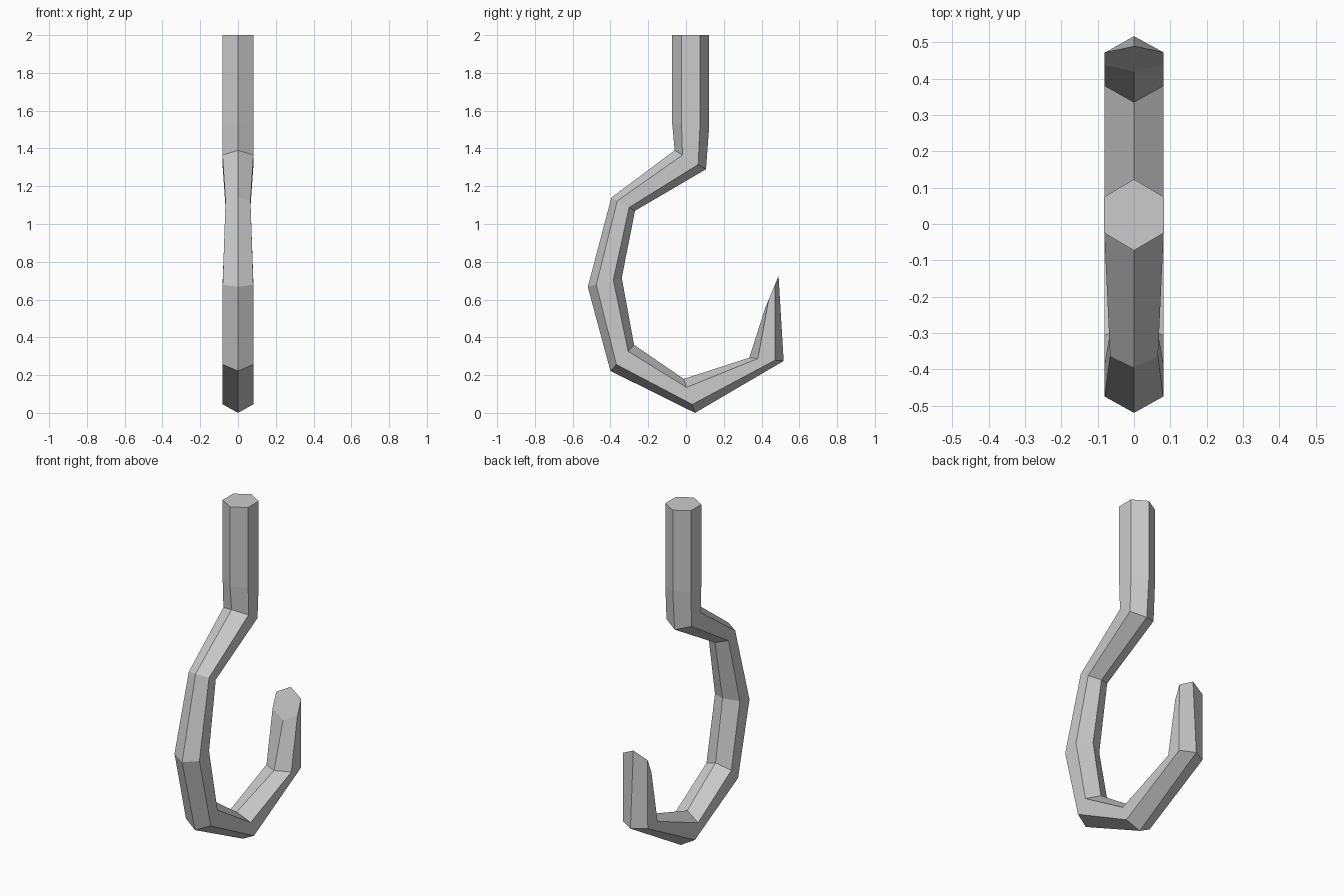
import bpy
import bmesh
from mathutils import Vector

# Remove the default cube
cube = bpy.data.objects.get("Cube")
if cube:
    bpy.data.objects.remove(cube, do_unlink=True)

# Bare metal colour
metal = bpy.data.materials.new("grey_metal")
metal.use_nodes = True
colour = (0.6, 0.6, 0.6, 1.0)
metal.diffuse_color = colour
metal.node_tree.nodes["Principled BSDF"].inputs["Base Color"].default_value = colour

# Hexagonal sections along the hook, from shank top to cut tip:
# outer ridge (y, z), inner ridge (y, z), half width
sections = [
    ((-0.073, 2.0), (0.123, 2.0), 0.083),
    ((-0.073, 1.53), (0.123, 1.52), 0.083),
    ((-0.06, 1.39), (0.106, 1.29), 0.082),
    ((-0.395, 1.14), (-0.27, 1.07), 0.066),
    ((-0.52, 0.667), (-0.34, 0.715), 0.081),
    ((-0.4, 0.222), (-0.275, 0.36), 0.081),
    ((0.048, 0.0), (-0.012, 0.18), 0.081),
    ((0.517, 0.275), (0.335, 0.292), 0.081),
    ((0.49, 0.725), (0.42, 0.557), 0.081),
]


def hexagon(bm, outer, inner, half_width):
    """Add one hexagonal ring with ridges at the outer and inner points."""
    a, d = Vector((0, *outer)), Vector((0, *inner))
    side = Vector((half_width, 0, 0))
    b, c = a.lerp(d, 0.25), a.lerp(d, 0.75)
    return [bm.verts.new(p) for p in (a, b + side, c + side, d, c - side, b - side)]


# Hook body: bridge each ring to the next and cap both ends
bm = bmesh.new()
rings = [hexagon(bm, *section) for section in sections]
for upper, lower in zip(rings, rings[1:]):
    for i in range(6):
        j = (i + 1) % 6
        bm.faces.new((upper[i], upper[j], lower[j], lower[i]))
bm.faces.new(rings[0])
bm.faces.new(rings[-1])
bmesh.ops.recalc_face_normals(bm, faces=bm.faces[:])

mesh = bpy.data.meshes.new("hook")
bm.to_mesh(mesh)
bm.free()
mesh.materials.append(metal)
hook = bpy.data.objects.new("hook", mesh)
bpy.context.collection.objects.link(hook)
